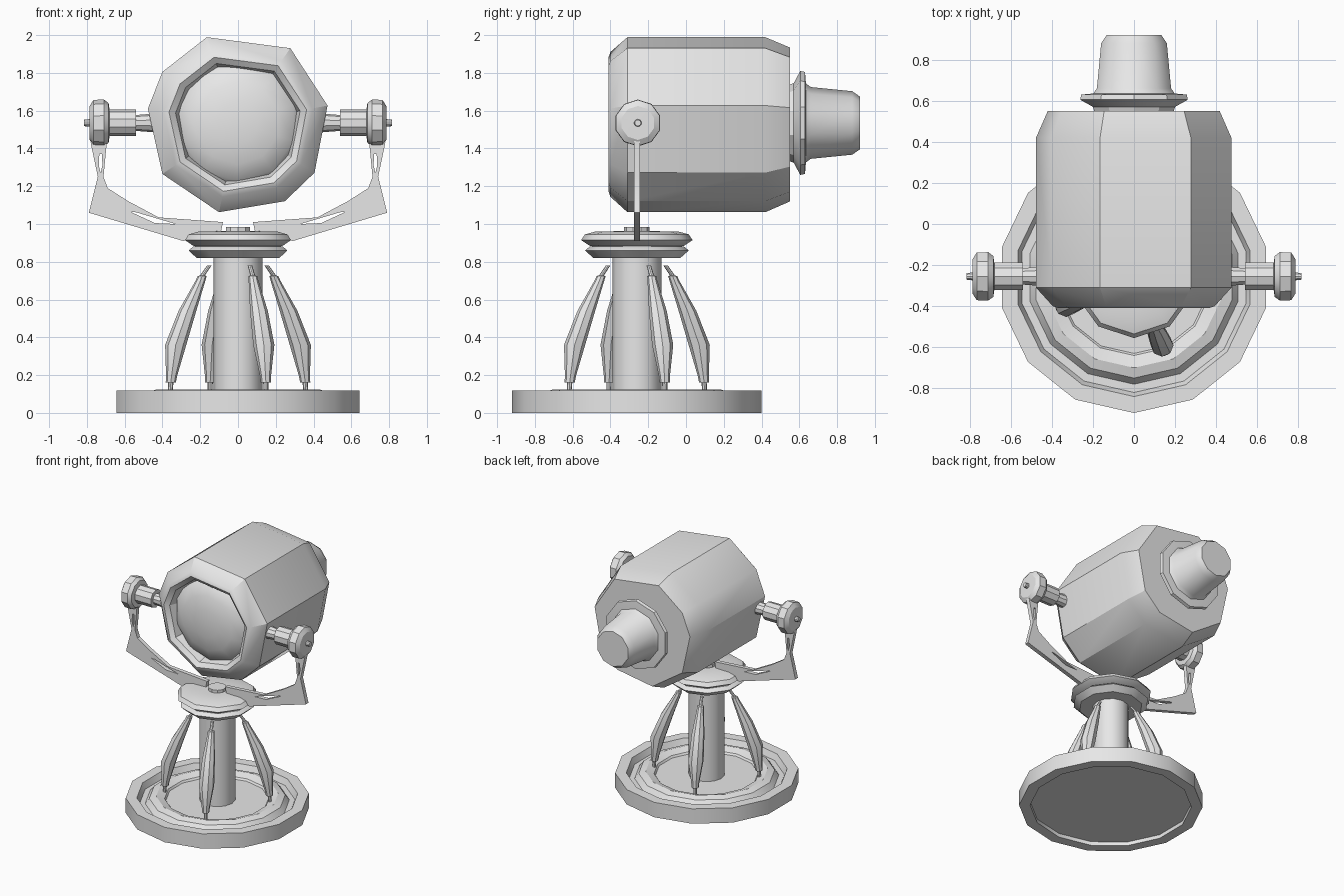
import bpy
import bmesh
import math
from mathutils import Vector

cube = bpy.data.objects.get("Cube")
if cube:
    bpy.data.objects.remove(cube, do_unlink=True)

grey = bpy.data.materials.new("plain_grey")
grey.use_nodes = True
grey.diffuse_color = (0.8, 0.8, 0.8, 1)
grey.node_tree.nodes["Principled BSDF"].inputs["Base Color"].default_value = (0.8, 0.8, 0.8, 1)

STAND_Y = -0.26
AXIS_Z = 1.535
RING = {
    "x": lambda a: Vector((0, math.cos(a), math.sin(a))),
    "y": lambda a: Vector((math.cos(a), 0, math.sin(a))),
    "z": lambda a: Vector((math.cos(a), math.sin(a), 0)),
}


def finish(obj, angle=32):
    obj.data.materials.clear()
    obj.data.materials.append(grey)
    bpy.ops.object.select_all(action="DESELECT")
    obj.select_set(True)
    bpy.context.view_layer.objects.active = obj
    bpy.ops.object.shade_smooth_by_angle(angle=math.radians(angle))


def even(sides, start=-90):
    return [start + 360 * i / sides for i in range(sides)]


def loft(name, axis, sections, angles):
    """Skin rings given as (centre, radius); a zero radius closes to a point."""
    bm = bmesh.new()
    rings = []
    for centre, radius in sections:
        if radius == 0:
            rings.append([bm.verts.new(centre)] * len(angles))
        else:
            rings.append([bm.verts.new(Vector(centre) + radius * RING[axis](math.radians(a)))
                          for a in angles])
    for low, high in zip(rings, rings[1:]):
        for i in range(len(angles)):
            j = (i + 1) % len(angles)
            corners = list(dict.fromkeys((low[i], low[j], high[j], high[i])))
            if len(corners) > 2:
                bm.faces.new(corners)
    for ring, section in ((rings[0], sections[0]), (rings[-1], sections[-1])):
        if section[1] > 0:
            bm.faces.new(ring)
    bmesh.ops.recalc_face_normals(bm, faces=bm.faces)
    mesh = bpy.data.meshes.new(name)
    bm.to_mesh(mesh)
    bm.free()
    obj = bpy.data.objects.new(name, mesh)
    bpy.context.collection.objects.link(obj)
    finish(obj)
    return obj


def stand_part(name, profile, sides):
    return loft(name, "z", [((0, STAND_Y, z), r) for r, z in profile], even(sides))


def barrel_part(name, profile, angles):
    return loft(name, "y", [((0, y, AXIS_Z), r) for r, y in profile], angles)


# Dished base with a raised ring and a hollow underside
stand_part("base", [(0.58, 0.03), (0.58, 0), (0.66, 0), (0.66, 0.118), (0.58, 0.118),
                    (0.56, 0.07), (0.52, 0.07), (0.49, 0.11), (0.44, 0.125),
                    (0.38, 0.105), (0.37, 0.09)], 14)

# Column and the two-tier turntable
stand_part("column", [(0.13, 0.08), (0.13, 0.83)], 12)
stand_part("lower_collar", [(0.13, 0.82), (0.23, 0.82), (0.275, 0.86),
                            (0.25, 0.88), (0.2, 0.89)], 10)
stand_part("upper_collar", [(0.2, 0.88), (0.25, 0.885), (0.295, 0.915), (0.275, 0.945),
                            (0.22, 0.96), (0.1, 0.962)], 10)
stand_part("collar_hub", [(0.067, 0.95), (0.067, 0.985)], 10)

# Four bowed struts around the column: (distance from column, height, radius)
STRUT = [(0.39, 0.09, 0.012), (0.385, 0.16, 0.014), (0.385, 0.162, 0.027), (0.38, 0.2, 0.03),
         (0.357, 0.36, 0.056), (0.29, 0.54, 0.047), (0.215, 0.7, 0.026), (0.205, 0.725, 0.024),
         (0.204, 0.727, 0.013), (0.165, 0.78, 0.012)]
for n in range(4):
    turn = math.radians(-67.5 + 90 * n)
    path = [((d * math.cos(turn), STAND_Y + d * math.sin(turn), z), r) for d, z, r in STRUT]
    loft(f"strut_{n + 1}", "z", path, even(8))

# Lamp housing with an uneven many-sided outline and a recessed front
OUTLINE = [11, 55, 110, 146, 171, 214, 258, 301, 327]
barrel_part("housing", [(0.31, -0.3), (0.335, -0.385), (0.37, -0.41), (0.4, -0.4), (0.483, -0.31),
                        (0.483, 0.42), (0.425, 0.55)], OUTLINE)
barrel_part("lens", [(0.33, -0.32), (0.31, -0.345), (0.22, -0.385), (0.11, -0.405),
                     (0, -0.41)], even(10))

# Rear flange and cap
barrel_part("rear_flange", [(0.2, 0.54), (0.21, 0.57), (0.275, 0.605), (0.27, 0.63),
                            (0.21, 0.635)], even(10))
barrel_part("rear_cap", [(0.22, 0.62), (0.19, 0.66), (0.168, 0.88), (0.14, 0.92)], even(10))

# Side pivots and the slotted yoke arms, mirrored left and right
PIVOT = [(0.05, 0.44), (0.042, 0.54), (0.07, 0.541), (0.07, 0.68), (0.105, 0.685), (0.124, 0.71),
         (0.122, 0.765), (0.09, 0.785), (0.02, 0.786), (0.017, 0.815)]
ARM = [(0.08, 1.01), (0.09, 0.96), (0.29, 0.91), (0.79, 1.06), (0.78, 1.1), (0.742, 1.25),
       (0.78, 1.43), (0.755, 1.58), (0.725, 1.58), (0.695, 1.43), (0.712, 1.25), (0.69, 1.19),
       (0.58, 1.12), (0.42, 1.035)]
SLOTS = [[(0.33, 1.0), (0.44, 1.005), (0.57, 1.065), (0.54, 1.062)],
         [(0.727, 1.27), (0.737, 1.31), (0.734, 1.37), (0.72, 1.37), (0.718, 1.31)]]
for side, s in (("left", 1), ("right", -1)):
    loft(f"{side}_pivot", "x", [((s * x, -0.255, AXIS_Z), r) for r, x in PIVOT], even(10))
    curve = bpy.data.curves.new(f"{side}_arm", "CURVE")
    curve.dimensions = "2D"
    curve.fill_mode = "BOTH"
    curve.extrude = 0.016
    for outline in [ARM] + SLOTS:
        spline = curve.splines.new("POLY")
        spline.points.add(len(outline) - 1)
        spline.use_cyclic_u = True
        for point, (x, z) in zip(spline.points, outline):
            point.co = (s * x, z, 0, 1)
    arm = bpy.data.objects.new(f"{side}_arm", curve)
    bpy.context.collection.objects.link(arm)
    arm.location.y = STAND_Y
    arm.rotation_euler.x = math.pi / 2
    bpy.ops.object.select_all(action="DESELECT")
    arm.select_set(True)
    bpy.context.view_layer.objects.active = arm
    bpy.ops.object.convert(target="MESH")
    finish(bpy.context.object)
